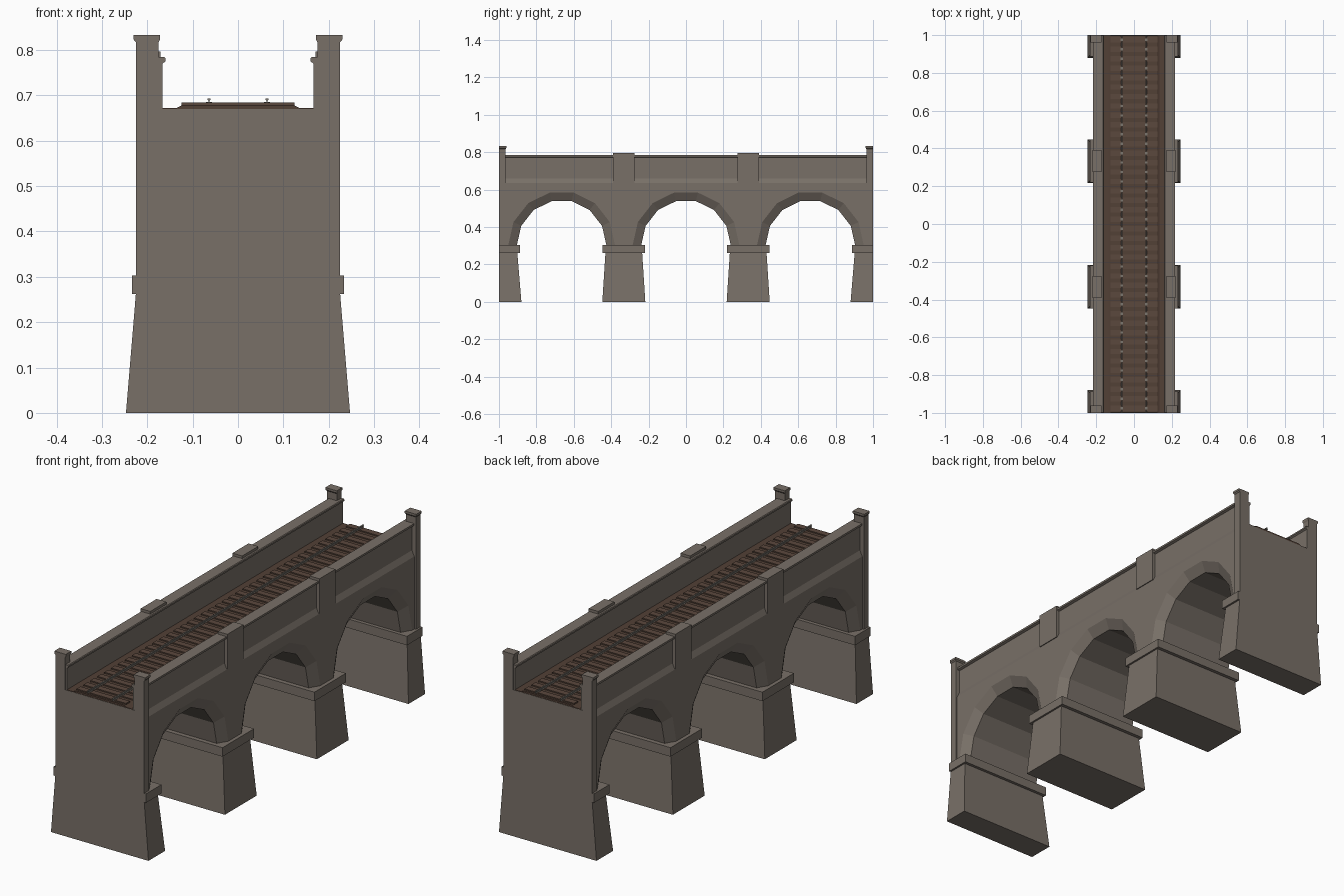
import bpy, bmesh, math

cube = bpy.data.objects.get("Cube")
if cube:
    bpy.data.objects.remove(cube, do_unlink=True)


def material(name, rgb):
    m = bpy.data.materials.new(name)
    m.use_nodes = True
    m.diffuse_color = (*rgb, 1)
    m.node_tree.nodes["Principled BSDF"].inputs["Base Color"].default_value = (*rgb, 1)
    return m


STONE = material("grey stone", (0.19, 0.162, 0.137))
BED = material("brown ballast", (0.085, 0.052, 0.037))
WOOD = material("sleeper wood", (0.105, 0.065, 0.047))
STEEL = material("rail steel", (0.2, 0.185, 0.16))


def loft(name, loops, mat):
    """Join equal-sized closed loops into one capped solid."""
    bm = bmesh.new()
    rings = [[bm.verts.new(p) for p in loop] for loop in loops]
    n = len(rings[0])
    for a, b in zip(rings, rings[1:]):
        for i in range(n):
            j = (i + 1) % n
            bm.faces.new((a[i], a[j], b[j], b[i]))
    bm.faces.new(rings[0])
    bm.faces.new(rings[-1])
    bmesh.ops.recalc_face_normals(bm, faces=bm.faces)
    mesh = bpy.data.meshes.new(name)
    bm.to_mesh(mesh)
    bm.free()
    mesh.materials.append(mat)
    obj = bpy.data.objects.new(name, mesh)
    bpy.context.collection.objects.link(obj)
    return obj


def rect(x0, x1, y0, y1, z):
    return [(x0, y0, z), (x1, y0, z), (x1, y1, z), (x0, y1, z)]


def box(name, x0, x1, y0, y1, z0, z1, mat=STONE):
    return loft(name, [rect(x0, x1, y0, y1, z0), rect(x0, x1, y0, y1, z1)], mat)


def extrude_y(name, profile, half, mat):
    return loft(name, [[(x, y, z) for x, z in profile] for y in (-half, half)], mat)


def repeat_y(obj, count, step):
    mod = obj.modifiers.new("repeat", "ARRAY")
    mod.count = count
    mod.use_relative_offset = False
    mod.use_constant_offset = True
    mod.constant_offset_displace = (0, step, 0)


# Arched body: cross-sections swept along the bridge, with splayed arch edges
FACE, SPLAY, SPRING, TOP = 0.217, 0.19, 0.30, 0.635
BAY, R_IN, R_OUT, SEGMENTS = 0.665, 0.24, 0.286, 7


def section(yo, zo, yi, zi):
    return [(-FACE, yo, TOP), (-FACE, yo, zo), (-SPLAY, yi, zi),
            (SPLAY, yi, zi), (FACE, yo, zo), (FACE, yo, TOP)]


sections = [section(-0.99, SPRING, -0.99, SPRING)]
for centre in (-BAY, 0, BAY):
    for i in range(SEGMENTS + 1):
        a = math.pi * i / SEGMENTS
        c, s = -math.cos(a), math.sin(a) * 1.02
        sections.append(section(centre + R_OUT * c, SPRING + R_OUT * s,
                                centre + R_IN * c, SPRING + R_IN * s))
sections.append(section(0.99, SPRING, 0.99, SPRING))
loft("arched_body", sections, STONE)
box("deck_core", -0.17, 0.17, -0.99, 0.99, 0.62, 0.668)

# Battered piers with bands
for y in (-BAY / 2, BAY / 2):
    loft("middle_pier", [rect(-0.247, 0.247, y - 0.115, y + 0.115, 0),
                         rect(-0.225, 0.225, y - 0.098, y + 0.098, 0.265)], STONE)
    box("middle_pier_band", -0.234, 0.234, y - 0.114, y + 0.114, 0.262, 0.303)

for s, end in ((-1, "front"), (1, "back")):
    loft(end + "_pier", [rect(-0.247, 0.247, s * 0.88, s, 0),
                         rect(-0.225, 0.225, s * 0.902, s, 0.265)], STONE)
    box(end + "_pier_band", -0.234, 0.234, s * 0.888, s, 0.262, 0.303)
    box(end + "_end_wall", -0.225, 0.225, s * 0.965, s, 0.3, 0.67)

# Parapets: sloped string course, recessed panel and coping in one profile
PARAPET = [(0.217, 0.635), (0.205, 0.66), (0.205, 0.772), (0.216, 0.776),
           (0.216, 0.785), (0.163, 0.785), (0.16, 0.782), (0.16, 0.775),
           (0.167, 0.77), (0.167, 0.635)]
for sx, side in ((-1, "right"), (1, "left")):
    extrude_y(side + "_parapet", [(sx * x, z) for x, z in PARAPET], 0.998, STONE)
    for y in (-BAY / 2, BAY / 2):
        box(side + "_parapet_block", sx * 0.171, sx * 0.22, y - 0.058, y + 0.058, 0.637, 0.797)
    for sy in (-1, 1):
        box(side + "_end_post", sx * 0.175, sx * 0.225, sy * 0.965, sy, 0.66, 0.82)
        loft(side + "_post_cap", [rect(sx * 0.175, sx * 0.225, sy * 0.965, sy, 0.817),
                                  rect(sx * 0.172, sx * 0.23, sy * 0.96, sy, 0.823),
                                  rect(sx * 0.172, sx * 0.23, sy * 0.96, sy, 0.833)], STONE)

# Track bed
box("track_floor", -0.167, 0.167, -0.999, 0.999, 0.665, 0.672, BED)
extrude_y("ballast_bed", [(-0.14, 0.67), (-0.122, 0.679), (0.122, 0.679), (0.14, 0.67)], 0.998, BED)

# Sleepers, rails and rail chairs
COUNT, STEP = 40, 0.05
START = -STEP * (COUNT - 1) / 2
sleeper = box("sleepers", -0.125, 0.125, START - 0.014, START + 0.014, 0.676, 0.684, WOOD)
repeat_y(sleeper, COUNT, STEP)
for sx, side in ((-1, "right"), (1, "left")):
    x = sx * 0.064
    rail = [(-0.004, 0.683), (0.004, 0.683), (0.0012, 0.686), (0.0012, 0.689), (0.003, 0.69),
            (0.003, 0.693), (-0.003, 0.693), (-0.003, 0.69), (-0.0012, 0.689), (-0.0012, 0.686)]
    extrude_y(side + "_rail", [(x + px, z) for px, z in rail], 0.998, STEEL)
    chair = box(side + "_rail_chairs", x - 0.007, x + 0.007, START - 0.006, START + 0.006,
                0.683, 0.686, STEEL)
    repeat_y(chair, COUNT, STEP)
